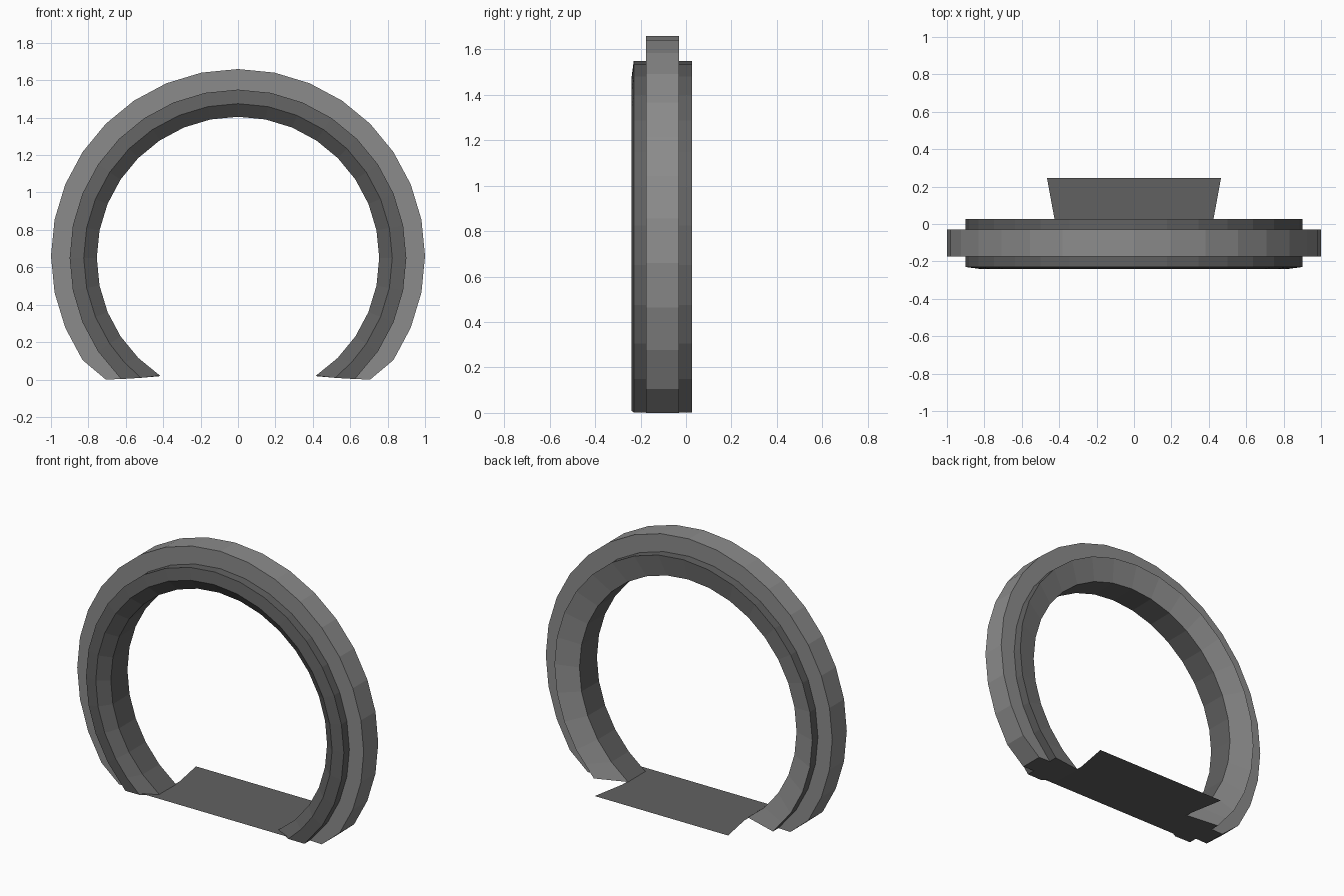
import bpy, bmesh
from math import sin, cos, radians
from mathutils import Vector

if "Cube" in bpy.data.objects:
    bpy.data.objects.remove(bpy.data.objects["Cube"])

STEP = 11.25  # 32-sided arch

# Cross-section: radius, depth (y), centre height, foot end angle,
# and material (0 light, 1 dark) of the face to the next point
PROFILE = [
    (1.00, -0.175, 0.66, 135, 0), (1.00, -0.03, 0.66, 135, 0),
    (0.90, -0.03, 0.65, 136, 1), (0.90, 0.026, 0.65, 136, 0),
    (0.758, -0.02, 0.65, 146.5, 1), (0.755, -0.19, 0.65, 146.5, 1),
    (0.825, -0.24, 0.65, 141, 1),
    (0.90, -0.23, 0.65, 136, 1), (0.90, -0.175, 0.65, 136, 0),
]


def grey(name, v):
    mat = bpy.data.materials.new(name)
    mat.diffuse_color = (v, v, v, 1)
    mat.use_nodes = True
    mat.node_tree.nodes["Principled BSDF"].inputs["Base Color"].default_value = mat.diffuse_color
    return mat


LIGHT, DARK = grey("light_grey", 0.26), grey("dark_grey", 0.12)


def add_mesh(name, bm, mats):
    bmesh.ops.recalc_face_normals(bm, faces=bm.faces)
    mesh = bpy.data.meshes.new(name)
    bm.to_mesh(mesh)
    bm.free()
    for mat in mats:
        mesh.materials.append(mat)
    obj = bpy.data.objects.new(name, mesh)
    bpy.context.collection.objects.link(obj)
    return obj


def on_arc(r, y, cz, deg):
    a = radians(deg)
    return Vector((r * sin(a), y, max(0.0, cz + r * cos(a))))


def section_point(i, r, y, cz, end):
    # regular steps, then two steps down to the foot (a straight run if short)
    n = abs(i)
    if n <= 11:
        p = on_arc(r, y, cz, n * STEP)
    elif n == 13:
        p = on_arc(r, y, cz, end)
    elif end > 140:
        p = on_arc(r, y, cz, (11 * STEP + end) / 2)
    else:
        p = (on_arc(r, y, cz, 11 * STEP) + on_arc(r, y, cz, end)) / 2
    if i < 0:
        p.x = -p.x
    return p


# Stepped arch swept around the centre
bm = bmesh.new()
rings = [[bm.verts.new(section_point(i, *p[:4])) for p in PROFILE]
         for i in range(-13, 14)]
count = len(PROFILE)
for a, b in zip(rings, rings[1:]):
    for k in range(count):
        m = (k + 1) % count
        face = bm.faces.new((a[k], a[m], b[m], b[k]))
        face.material_index = PROFILE[k][4]
for end_ring in (rings[0], rings[-1]):   # foot soles
    bm.faces.new(end_ring).material_index = 1
add_mesh("arch_ring", bm, (LIGHT, DARK))

# Thin threshold plate, pinched where it passes the back of the arch
bm = bmesh.new()
half = [(0.51, -0.235), (0.425, -0.19), (0.425, 0.026), (0.465, 0.245)]
rows = [[bm.verts.new((s * x, y, 0.018)) for s in (-1, 1)] for x, y in half]
for a, b in zip(rows, rows[1:]):
    bm.faces.new((a[0], a[1], b[1], b[0]))
bmesh.ops.dissolve_limit(bm, angle_limit=0.01, verts=bm.verts, edges=bm.edges)
add_mesh("threshold_plate", bm, (DARK,))
